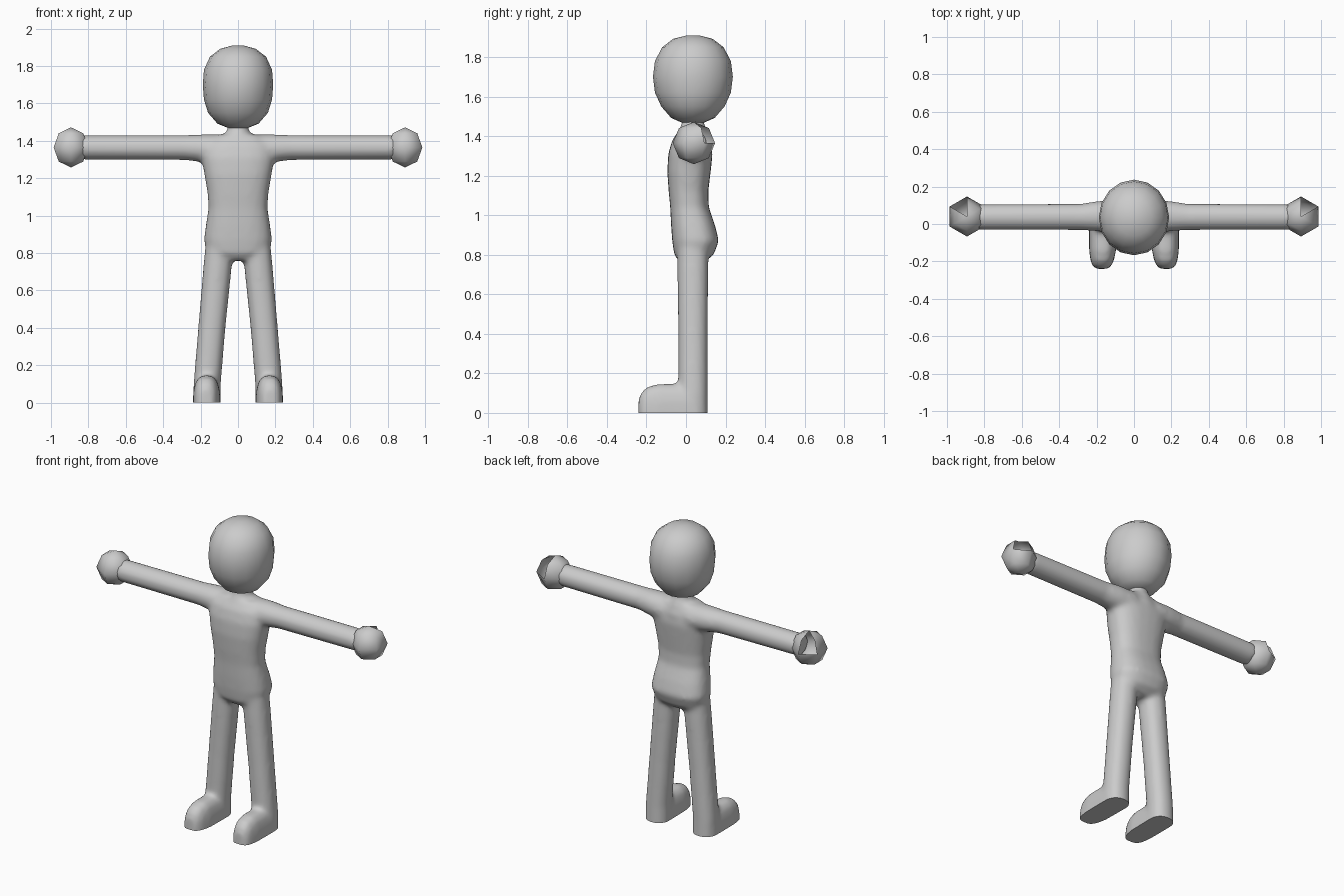
import bpy, bmesh, math
from mathutils import Vector

cube = bpy.data.objects.get("Cube")
if cube:
    bpy.data.objects.remove(cube)

GREY = (0.6, 0.6, 0.6, 1)
grey = bpy.data.materials.new("plain grey")
grey.use_nodes = True
grey.diffuse_color = GREY
grey.node_tree.nodes["Principled BSDF"].inputs["Base Color"].default_value = GREY

X, Y, Z = Vector((1, 0, 0)), Vector((0, 1, 0)), Vector((0, 0, 1))
MID_Y = 0.035


def loft(bm, rings, u, v, sides=24, square=1.0):
    """Skin closed rings of (centre, radius along u, radius along v)."""
    loops = []
    for centre, a, b in rings:
        loop = []
        for i in range(sides):
            t = math.tau * i / sides
            c, s = math.cos(t), math.sin(t)
            du = math.copysign(abs(c) ** square, c) * a
            dv = math.copysign(abs(s) ** square, s) * b
            loop.append(bm.verts.new(Vector(centre) + u * du + v * dv))
        loops.append(loop)
    faces = [bm.faces.new(loops[0]), bm.faces.new(loops[-1])]
    for p, q in zip(loops, loops[1:]):
        for i in range(sides):
            j = (i + 1) % sides
            faces.append(bm.faces.new((p[i], p[j], q[j], q[i])))
    bmesh.ops.recalc_face_normals(bm, faces=faces)


def make(name, bm):
    mesh = bpy.data.meshes.new(name)
    bm.to_mesh(mesh)
    bm.free()
    mesh.materials.append(grey)
    obj = bpy.data.objects.new(name, mesh)
    bpy.context.collection.objects.link(obj)
    return obj


def smooth(obj, angle):
    bpy.ops.object.select_all(action='DESELECT')
    obj.select_set(True)
    bpy.context.view_layer.objects.active = obj
    bpy.ops.object.shade_smooth_by_angle(angle=math.radians(angle))


# Torso: height, half width, front y, back y
torso = [(0.76, 0.10, -0.03, 0.09), (0.80, 0.165, -0.06, 0.14),
         (0.87, 0.183, -0.07, 0.167), (0.95, 0.172, -0.076, 0.147),
         (1.04, 0.158, -0.08, 0.115), (1.12, 0.163, -0.088, 0.113),
         (1.22, 0.18, -0.095, 0.125), (1.31, 0.195, -0.09, 0.135),
         (1.38, 0.185, -0.07, 0.125), (1.43, 0.12, -0.035, 0.10)]
bm = bmesh.new()
loft(bm, [((0, (f + k) / 2, z), w, (k - f) / 2) for z, w, f, k in torso],
     X, Y, square=0.8)

# Neck
loft(bm, [((0, MID_Y, z), r, r) for z, r in
          ((1.36, 0.10), (1.43, 0.075), (1.46, 0.056), (1.54, 0.056))], X, Y)

# Arms, legs and feet on both sides
for side in (-1, 1):
    loft(bm, [((side * x, y, z), ry, rz) for x, y, z, ry, rz in
              ((0.08, 0.04, 1.35, 0.09, 0.085), (0.19, 0.042, 1.36, 0.082, 0.075),
               (0.28, 0.038, 1.364, 0.071, 0.067), (0.84, 0.037, 1.365, 0.069, 0.065))],
         Y, Z)
    loft(bm, [((side * x, MID_Y, z), r, r + 0.002) for x, z, r in
              ((0.167, -0.04, 0.074), (0.165, 0.1, 0.073), (0.14, 0.4, 0.073),
               (0.11, 0.72, 0.076), (0.097, 0.86, 0.076))], X, Y, square=0.9)
    loft(bm, [((side * x, y, z), rx, rz) for x, y, z, rx, rz in
              ((0.172, -0.24, 0.0, 0.030, 0.07), (0.172, -0.225, 0.0, 0.05, 0.105),
               (0.17, -0.195, 0.0, 0.063, 0.133), (0.168, -0.14, 0.0, 0.072, 0.147),
               (0.167, 0.03, 0.0, 0.074, 0.147), (0.167, 0.09, 0.0, 0.045, 0.10))],
         X, Z, square=0.75)

# Blend the body into one skin
body = make("body", bm)
remesh = body.modifiers.new("blend", 'REMESH')
remesh.mode = 'VOXEL'
remesh.voxel_size = 0.014
relax = body.modifiers.new("relax", 'SMOOTH')
relax.factor = 0.5
relax.iterations = 8
evaluated = body.evaluated_get(bpy.context.evaluated_depsgraph_get())
bm = bmesh.new()
bm.from_mesh(evaluated.to_mesh())
body.modifiers.clear()

# Flat soles
cut = bmesh.ops.bisect_plane(bm, geom=bm.verts[:] + bm.edges[:] + bm.faces[:],
                             plane_co=(0, 0, 0), plane_no=Z, clear_inner=True)
bmesh.ops.holes_fill(bm, edges=[e for e in bm.edges if e.is_boundary], sides=0)
bm.to_mesh(body.data)
bm.free()
smooth(body, 50)

# Head: height, half width, half depth
head = [(1.470, 0.055, 0.06), (1.492, 0.11, 0.11), (1.55, 0.16, 0.16),
        (1.62, 0.182, 0.192), (1.70, 0.188, 0.202), (1.78, 0.182, 0.192),
        (1.85, 0.15, 0.155), (1.892, 0.095, 0.10), (1.91, 0.03, 0.03)]
bm = bmesh.new()
loft(bm, [((0, MID_Y, z), a, b) for z, a, b in head], X, Y, sides=16)
smooth(make("head", bm), 60)

# Hands: coarse balls with an open wedge at the upper, outer back
for side, label in ((-1, "right_hand"), (1, "left_hand")):
    bm = bmesh.new()
    bmesh.ops.create_uvsphere(bm, u_segments=6, v_segments=4, radius=0.107)
    wedge = [f for f in bm.faces
             if f.calc_center_median().z > 0 and f.calc_center_median().y > 0.02
             and f.calc_center_median().x * side > 0.02]
    bmesh.ops.delete(bm, geom=wedge, context='FACES')
    bmesh.ops.translate(bm, verts=bm.verts, vec=(side * 0.893, MID_Y + 0.005, 1.365))
    smooth(make(label, bm), 80)
